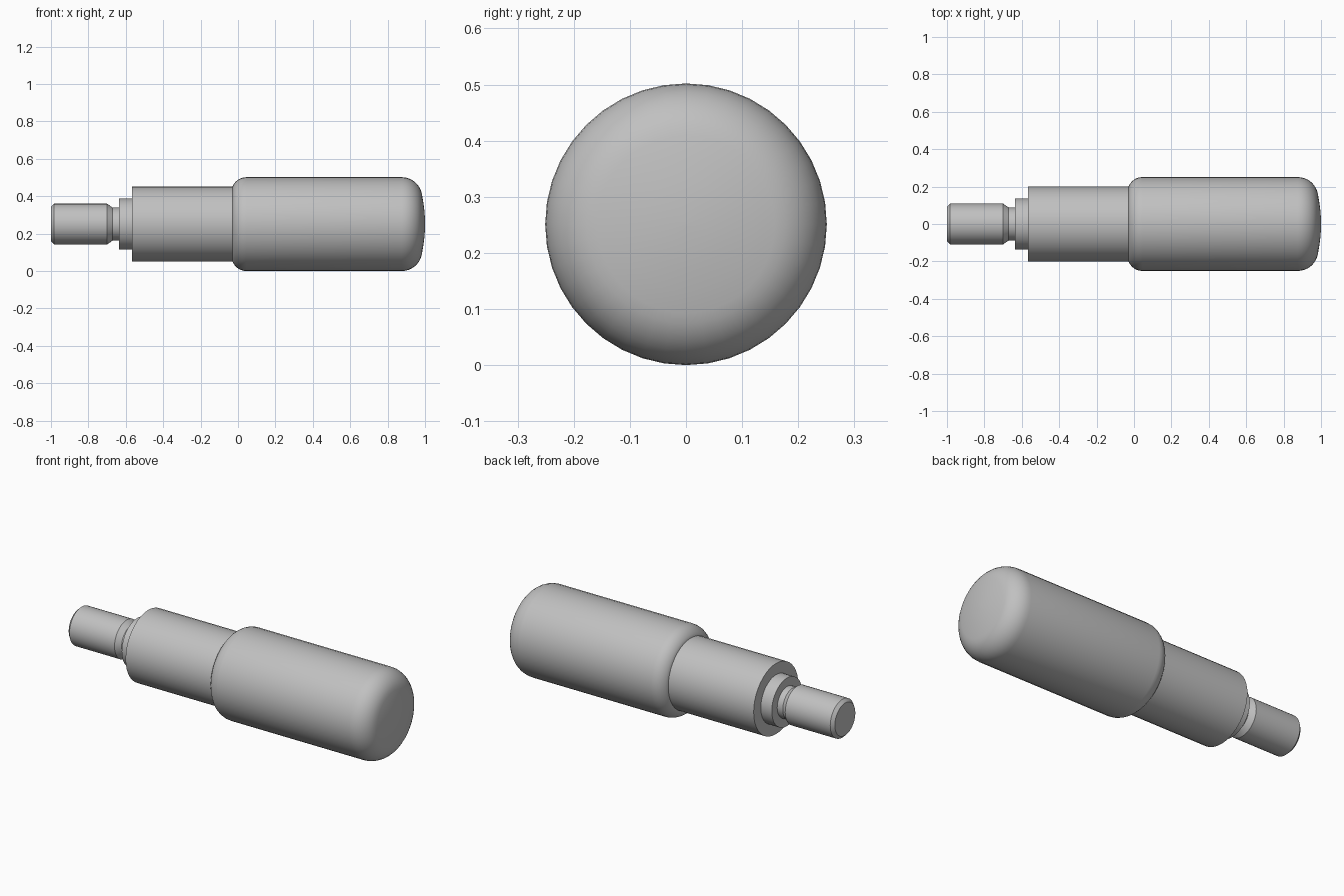
import bpy, bmesh
from math import sin, cos, pi, radians

cube = bpy.data.objects.get("Cube")
if cube:
    bpy.data.objects.remove(cube, do_unlink=True)

RADIUS = 0.251
SEGMENTS = 40

grey = bpy.data.materials.new("satin grey")
grey.use_nodes = True
colour = (0.53, 0.53, 0.53, 1)
grey.diffuse_color = colour
grey.node_tree.nodes["Principled BSDF"].inputs["Base Color"].default_value = colour


def arc(cx, cr, rx, rr, start, end, steps):
    """Points (x, radius) on an elliptical arc, angles in degrees from +x."""
    angles = [radians(start + (end - start) * i / steps) for i in range(steps + 1)]
    return [(cx + rx * cos(a), cr + rr * sin(a)) for a in angles]


def turned(name, profile):
    """Turn an (x, radius) profile around the long axis; ends are closed."""
    bm = bmesh.new()
    rings = []
    for x, r in profile:
        rings.append([bm.verts.new((x, r * sin(2 * pi * i / SEGMENTS),
                                    RADIUS + r * cos(2 * pi * i / SEGMENTS)))
                      for i in range(SEGMENTS)])
    for a, b in zip(rings, rings[1:]):
        for i in range(SEGMENTS):
            j = (i + 1) % SEGMENTS
            bm.faces.new((a[i], a[j], b[j], b[i]))
    bm.faces.new(rings[0])
    bm.faces.new(rings[-1])
    bmesh.ops.recalc_face_normals(bm, faces=bm.faces)
    mesh = bpy.data.meshes.new(name)
    bm.to_mesh(mesh)
    bm.free()
    mesh.materials.append(grey)
    obj = bpy.data.objects.new(name, mesh)
    bpy.context.collection.objects.link(obj)
    bpy.ops.object.select_all(action='DESELECT')
    obj.select_set(True)
    bpy.context.view_layer.objects.active = obj
    bpy.ops.object.shade_smooth_by_angle(angle=radians(28))
    return obj


# Spindle: chamfered stud, relief groove, collar and shank
turned("spindle", [
    (-1, 0.092), (-0.983, 0.109), (-0.70, 0.109), (-0.67, 0.088), (-0.635, 0.088),
    (-0.635, 0.137), (-0.566, 0.137), (-0.566, 0.201), (-0.02, 0.201)])

# Grip: rounded shoulder, straight barrel, rounded end with a shallow crown
shoulder = arc(0.045, RADIUS - 0.08, 0.08, 0.08, 158, 90, 6)
shoulder.insert(0, (shoulder[0][0], 0.19))
rounded_end = arc(0.875, RADIUS - 0.11, 0.11, 0.11, 90, 9, 8)
crown = [(1 - 0.017 * (r / 0.158) ** 2, r) for r in (0.12, 0.08, 0.04, 0.004)]
turned("grip", shoulder + rounded_end + crown)
